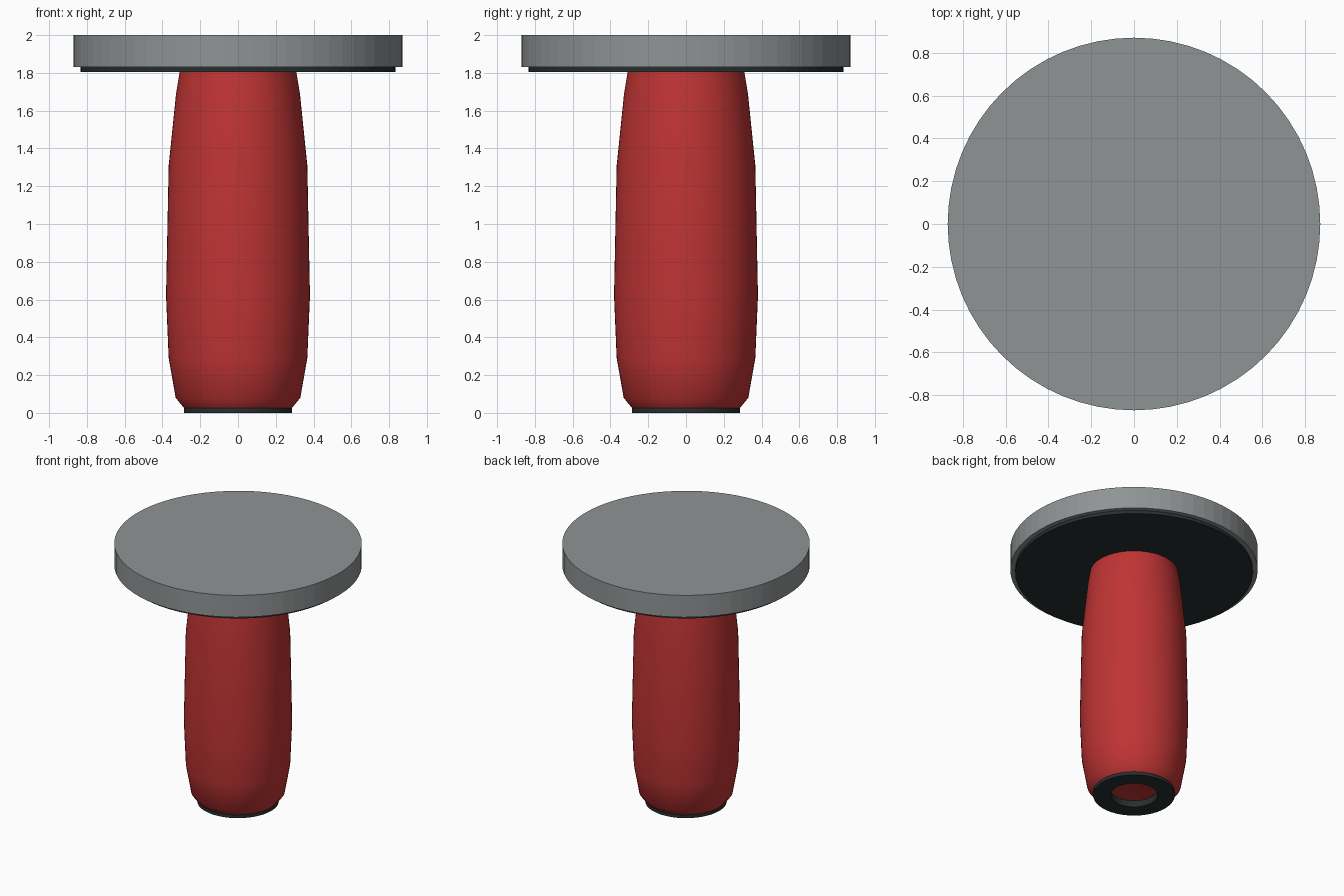
import bpy
import math

cube = bpy.data.objects.get("Cube")
if cube:
    bpy.data.objects.remove(cube, do_unlink=True)


def make_material(name, rgb):
    mat = bpy.data.materials.new(name)
    mat.use_nodes = True
    colour = (*rgb, 1.0)
    mat.diffuse_color = colour
    mat.node_tree.nodes["Principled BSDF"].inputs["Base Color"].default_value = colour
    return mat


def lathe(name, profile, mat, sides=64, closed=False, smooth_angle=None):
    """Spin (radius, height) points around z; points on the axis become caps."""
    verts, rings, faces = [], [], []
    for radius, z in profile:
        start = len(verts)
        count = sides if radius > 0 else 1
        for i in range(count):
            a = math.tau * i / sides
            verts.append((radius * math.cos(a), radius * math.sin(a), z))
        rings.append([start + i % count for i in range(sides)])
    pairs = list(zip(rings, rings[1:]))
    if closed:
        pairs.append((rings[-1], rings[0]))
    for low, high in pairs:
        for i in range(sides):
            j = (i + 1) % sides
            quad = [low[i], low[j], high[j], high[i]]
            faces.append(list(dict.fromkeys(quad)))
    mesh = bpy.data.meshes.new(name)
    mesh.from_pydata(verts, [], faces)
    mesh.materials.append(mat)
    obj = bpy.data.objects.new(name, mesh)
    bpy.context.collection.objects.link(obj)
    if smooth_angle:
        bpy.ops.object.select_all(action="DESELECT")
        obj.select_set(True)
        bpy.context.view_layer.objects.active = obj
        bpy.ops.object.shade_smooth_by_angle(angle=math.radians(smooth_angle))
    return obj


def disc(name, radius, bottom, top, mat):
    return lathe(name, [(0, bottom), (radius, bottom), (radius, top), (0, top)], mat)


grey = make_material("metal grey", (0.28, 0.295, 0.30))
red = make_material("grip red", (0.52, 0.034, 0.034))
black = make_material("rubber black", (0.021, 0.028, 0.028))

# Round head with a thin dark pad under it
disc("head_plate", 0.87, 1.83, 2.0, grey)
disc("head_pad", 0.835, 1.805, 1.83, black)

# Barrel-shaped grip with a shallow recess in its base
lathe("grip", [(0, 0.05), (0.165, 0.05), (0.285, 0.025), (0.33, 0.08),
               (0.367, 0.29), (0.381, 0.62), (0.367, 1.31),
               (0.328, 1.69), (0.308, 1.81), (0, 1.81)], red, smooth_angle=50)

# Dark ring around the base opening
lathe("base_ring", [(0.165, 0), (0.287, 0), (0.287, 0.025), (0.165, 0.05)],
      black, closed=True)
